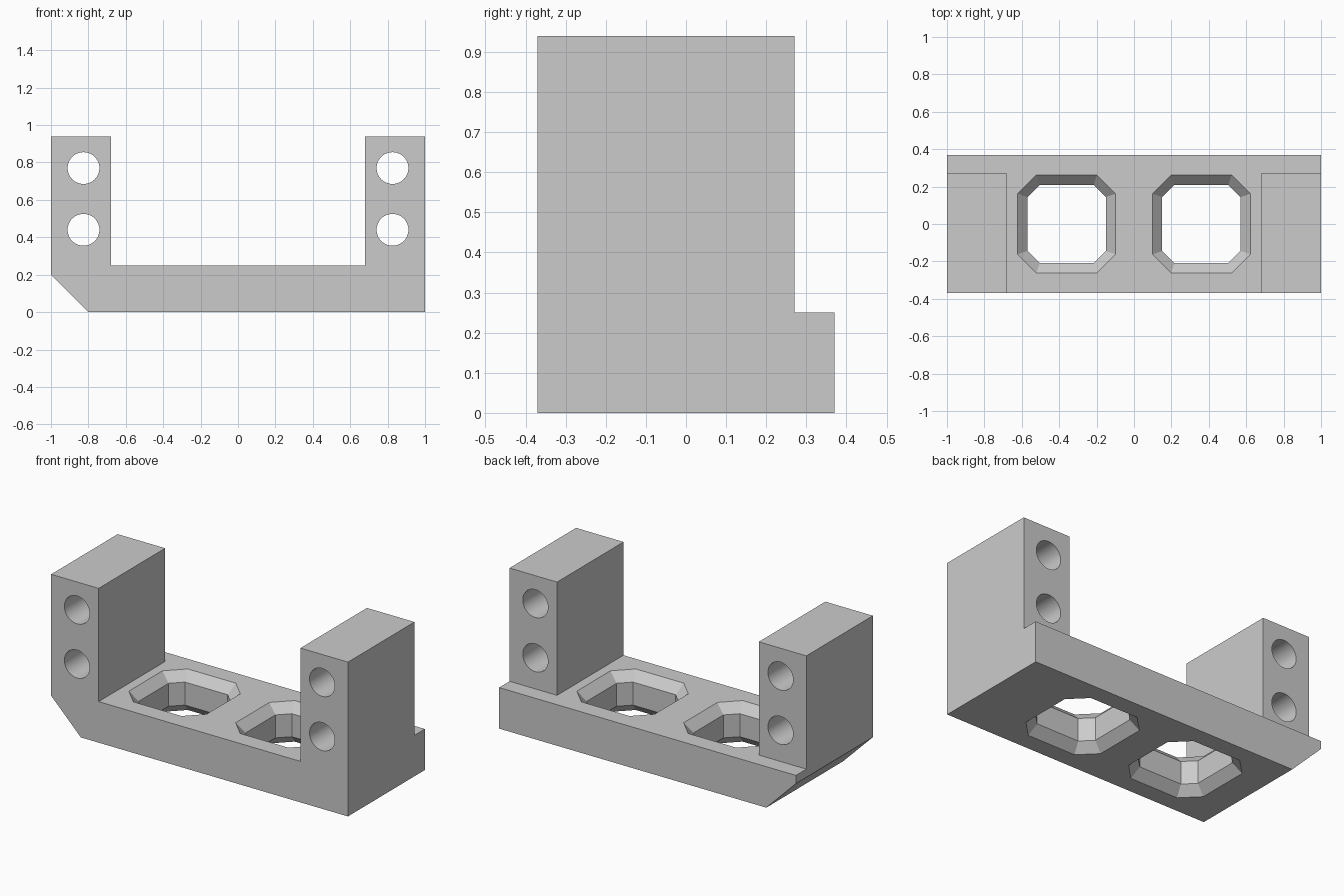
import bpy, bmesh, math
from mathutils import Matrix

old = bpy.data.objects.get("Cube")
if old:
    bpy.data.objects.remove(old, do_unlink=True)

grey = bpy.data.materials.new("light grey")
grey.use_nodes = True
grey.diffuse_color = (0.6, 0.6, 0.6, 1)
grey.node_tree.nodes["Principled BSDF"].inputs["Base Color"].default_value = (0.6, 0.6, 0.6, 1)


def loft(name, rings):
    """Closed solid through rings of equal point count."""
    bm = bmesh.new()
    loops = [[bm.verts.new(p) for p in ring] for ring in rings]
    n = len(loops[0])
    for a, b in zip(loops, loops[1:]):
        for i in range(n):
            j = (i + 1) % n
            bm.faces.new((a[i], a[j], b[j], b[i]))
    bm.faces.new(loops[0])
    bm.faces.new(loops[-1])
    bmesh.ops.recalc_face_normals(bm, faces=bm.faces)
    mesh = bpy.data.meshes.new(name)
    bm.to_mesh(mesh)
    bm.free()
    mesh.materials.append(grey)
    obj = bpy.data.objects.new(name, mesh)
    bpy.context.collection.objects.link(obj)
    return obj


def octagon(cx, half, cut, z):
    """Square with clipped corners, lying flat."""
    s = half - cut
    pts = [(half, -s), (half, s), (s, half), (-s, half),
           (-half, s), (-half, -s), (-s, -half), (s, -half)]
    return [(cx + x, y, z) for x, y in pts]


def circle(cx, cz, r, y, n=48):
    return [(cx + r * math.cos(math.tau * i / n), y, cz + r * math.sin(math.tau * i / n))
            for i in range(n)]


# U-shaped body with one clipped lower corner
FRONT, BACK, FLOOR, TOP, INNER = -0.37, 0.37, 0.25, 0.94, 0.68
profile = [(-0.8, 0), (1, 0), (1, TOP), (INNER, TOP), (INNER, FLOOR),
           (-INNER, FLOOR), (-INNER, TOP), (-1, TOP), (-1, 0.2)]
bracket = loft("bracket", [[(x, y, z) for x, z in profile] for y in (FRONT, BACK)])

# Step behind the posts
box = [(-1.2, FLOOR), (1.2, FLOOR), (1.2, 1.2), (-1.2, 1.2)]
cutters = [loft("step_cutter", [[(x, y, z) for x, z in box] for y in (0.27, 0.6)])]

# Floor openings, flared at both ends
FLARE = 0.055
for cx in (-0.36, 0.36):
    rings = [octagon(cx, 0.262, 0.1, -0.0), octagon(cx, 0.209, 0.065, FLARE),
             octagon(cx, 0.209, 0.065, FLOOR - FLARE), octagon(cx, 0.262, 0.1, FLOOR)]
    below = [(x, y, z - 0.1) for x, y, z in rings[0]]
    above = [(x, y, z + 0.1) for x, y, z in rings[-1]]
    cutters.append(loft("opening_cutter", [below] + rings + [above]))

# Bolt holes through the posts
for cx in (-0.826, 0.826):
    for cz in (0.44, 0.77):
        cutters.append(loft("bolt_cutter", [circle(cx, cz, 0.085, y) for y in (-0.6, 0.6)]))

for cutter in cutters:
    mod = bracket.modifiers.new("cut", "BOOLEAN")
    mod.operation = "DIFFERENCE"
    mod.solver = "EXACT"
    mod.object = cutter

# Bake the cuts and discard the cutters
graph = bpy.context.evaluated_depsgraph_get()
mesh = bpy.data.meshes.new_from_object(bracket.evaluated_get(graph))
bracket.modifiers.clear()
bracket.data = mesh
for cutter in cutters:
    bpy.data.objects.remove(cutter, do_unlink=True)

# Smooth bolt holes, crisp edges elsewhere
bpy.ops.object.select_all(action="DESELECT")
bracket.select_set(True)
bpy.context.view_layer.objects.active = bracket
bpy.ops.object.shade_smooth_by_angle(angle=math.radians(20))
